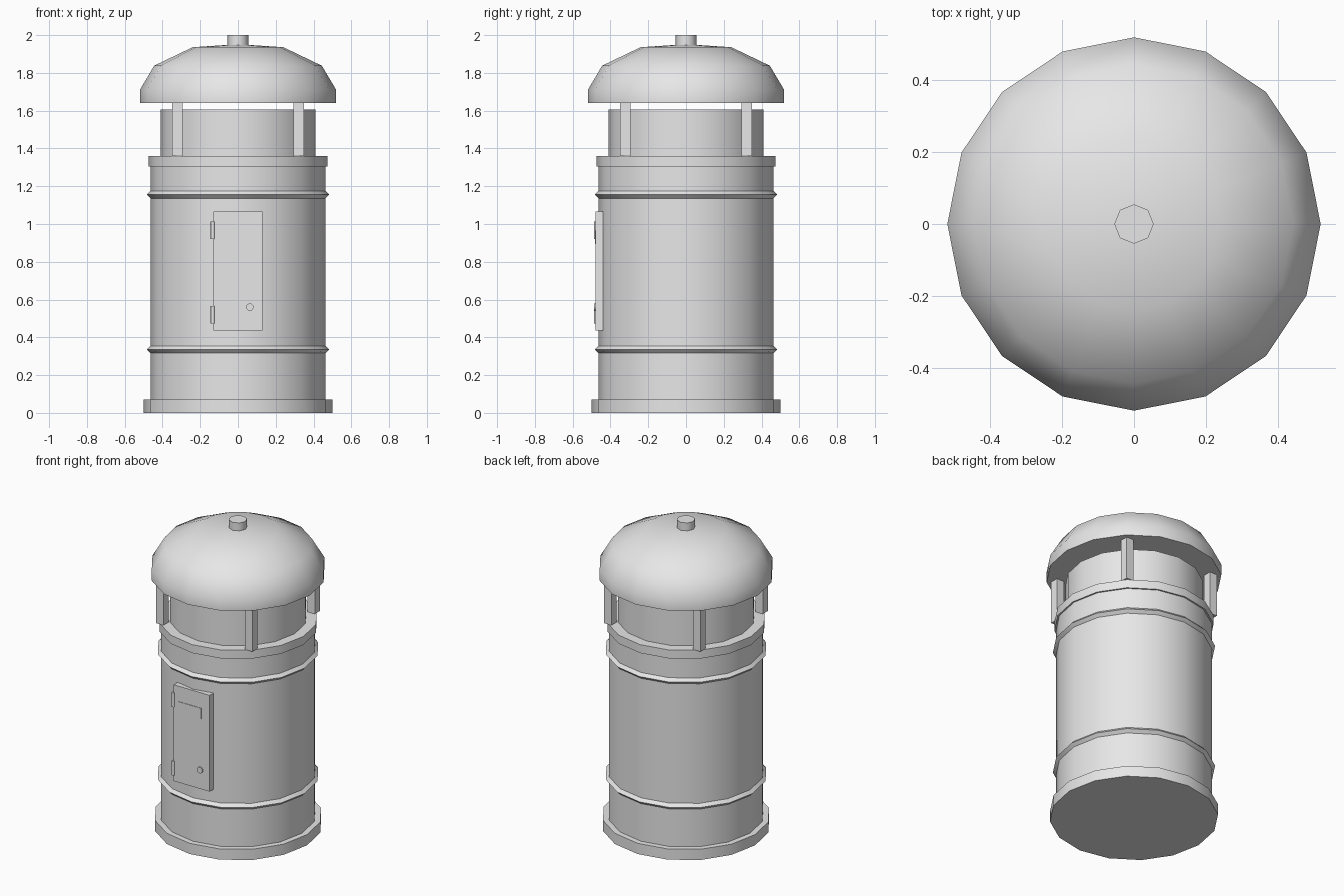
import bpy, bmesh
from math import pi, cos, sin, radians

cube = bpy.data.objects.get("Cube")
if cube:
    bpy.data.objects.remove(cube)

grey = bpy.data.materials.new("light_grey_paint")
grey.use_nodes = True
grey.diffuse_color = (0.8, 0.8, 0.8, 1)
grey.node_tree.nodes["Principled BSDF"].inputs["Base Color"].default_value = (0.8, 0.8, 0.8, 1)


def finish(name, bm, smooth=True):
    bmesh.ops.recalc_face_normals(bm, faces=bm.faces)
    mesh = bpy.data.meshes.new(name)
    bm.to_mesh(mesh)
    bm.free()
    mesh.materials.append(grey)
    obj = bpy.data.objects.new(name, mesh)
    bpy.context.collection.objects.link(obj)
    if smooth:
        bpy.ops.object.select_all(action='DESELECT')
        obj.select_set(True)
        bpy.context.view_layer.objects.active = obj
        bpy.ops.object.shade_smooth_by_angle(angle=radians(50))
    return obj


def lathe(name, profile, sides=16, loop=False):
    """Turn (radius, height) points about z; ends are capped unless looped."""
    bm = bmesh.new()
    rings = []
    for r, z in profile:
        if r == 0:
            rings.append([bm.verts.new((0, 0, z))] * sides)
        else:
            rings.append([bm.verts.new((r * cos(2 * pi * i / sides), r * sin(2 * pi * i / sides), z))
                          for i in range(sides)])
    pairs = list(zip(rings, rings[1:]))
    if loop:
        pairs.append((rings[-1], rings[0]))
    for a, b in pairs:
        for i in range(sides):
            j = (i + 1) % sides
            corners = list(dict.fromkeys((a[i], a[j], b[j], b[i])))
            bm.faces.new(corners)
    if not loop:
        for ring, (r, z) in ((rings[0], profile[0]), (rings[-1], profile[-1])):
            if r > 0:
                bm.faces.new(ring)
    return finish(name, bm)


def drum(name, radius, low, high, sides=16):
    return lathe(name, [(radius, low), (radius, high)], sides)


def box(name, x, y, z):
    """Box between (low, high) limits on each axis."""
    bm = bmesh.new()
    bmesh.ops.create_cube(bm, size=1)
    for v in bm.verts:
        v.co = [lim[0] if c < 0 else lim[1] for c, lim in zip(v.co, (x, y, z))]
    return finish(name, bm, smooth=False)


# Turned body
drum("base_plinth", 0.5, 0, 0.07)
drum("main_body", 0.464, 0.07, 1.31)
drum("top_collar", 0.474, 1.305, 1.36)
drum("inner_drum", 0.41, 1.36, 1.605)

# Raised bands round the body
for label, z in (("lower", 0.335), ("upper", 1.155)):
    lathe(label + "_band",
          [(0.463, z - 0.02), (0.483, z), (0.463, z + 0.02), (0.443, z)], loop=True)

# Domed roof and its stub
lathe("roof_dome", [(0.52, 1.64), (0.52, 1.71), (0.444, 1.838), (0.24, 1.936), (0, 1.952)])
drum("roof_stub", 0.055, 1.94, 2.0, sides=8)

# Four posts holding the roof
for side, sx in (("left", 1), ("right", -1)):
    for end, sy in (("back", 1), ("front", -1)):
        cx, cy, h = 0.322 * sx, 0.322 * sy, 0.027
        box(f"{end}_{side}_post", (cx - h, cx + h), (cy - h, cy + h), (1.36, 1.645))

# Door with plate, hinges and knob
box("door", (-0.13, 0.13), (-0.479, -0.42), (0.435, 1.065))
box("door_plate", (-0.1, 0.07), (-0.482, -0.475), (0.895, 0.965))
for label, z in (("lower", 0.52), ("upper", 0.967)):
    hinge = drum(label + "_hinge", 0.011, -0.047, 0.047, sides=8)
    hinge.location = (-0.134, -0.476, z)
knob = drum("door_knob", 0.02, 0, 0.017, sides=12)
knob.rotation_euler.x = pi / 2
knob.location = (0.063, -0.47, 0.56)
